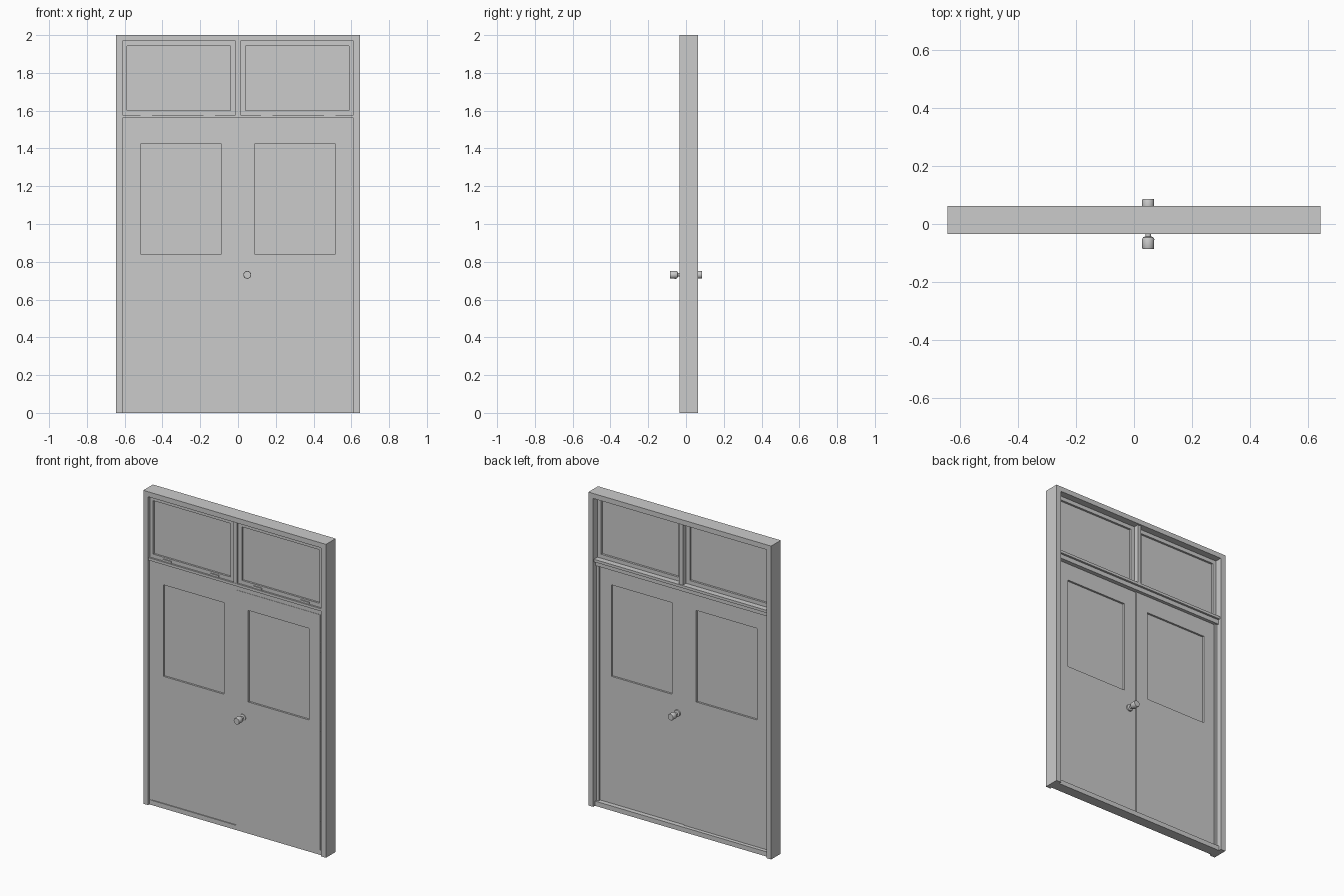
import bpy, math
from mathutils import Matrix

if "Cube" in bpy.data.objects:
    bpy.data.objects.remove(bpy.data.objects["Cube"])


def box(name, x, y, z):
    """Box from (min, max) ranges on each axis."""
    bpy.ops.mesh.primitive_cube_add(size=1)
    o = bpy.context.object
    o.name = name
    o.data.transform(
        Matrix.Translation([(r[0] + r[1]) / 2 for r in (x, y, z)])
        @ Matrix.Diagonal([r[1] - r[0] for r in (x, y, z)] + [1]))
    return o


def ring(name, x, y, z, hole_x, hole_z):
    """Flat panel with a rectangular opening, extruded along y."""
    def loop(a, c):
        return [(a[0], c[0]), (a[1], c[0]), (a[1], c[1]), (a[0], c[1])]
    flat = loop(x, z) + loop(hole_x, hole_z)
    verts = [(p[0], yy, p[1]) for yy in y for p in flat]
    faces = []
    for i in range(4):
        j = (i + 1) % 4
        faces += [(i, j, j + 4, i + 4), (i + 8, i + 12, j + 12, j + 8),
                  (i, i + 8, j + 8, j), (i + 4, j + 4, j + 12, i + 12)]
    me = bpy.data.meshes.new(name)
    me.from_pydata(verts, [], faces)
    o = bpy.data.objects.new(name, me)
    bpy.context.collection.objects.link(o)
    return o


def lathe(name, profile, centre, n=24):
    """Spin (radius, y) points around the y axis."""
    verts = [(centre[0] + r * math.cos(2 * math.pi * i / n), y,
              centre[1] + r * math.sin(2 * math.pi * i / n))
             for r, y in profile for i in range(n)]
    faces = [(k * n + i, k * n + (i + 1) % n, (k + 1) * n + (i + 1) % n, (k + 1) * n + i)
             for k in range(len(profile) - 1) for i in range(n)]
    faces += [tuple(range(n))[::-1], tuple(range((len(profile) - 1) * n, len(profile) * n))]
    me = bpy.data.meshes.new(name)
    me.from_pydata(verts, [], faces)
    o = bpy.data.objects.new(name, me)
    bpy.context.collection.objects.link(o)
    bpy.context.view_layer.objects.active = o
    bpy.ops.object.select_all(action='DESELECT')
    o.select_set(True)
    bpy.ops.object.shade_smooth_by_angle(angle=math.radians(35))
    return o


W, IN = 0.645, 0.611          # outer and inner half width of the frame
FRONT, BACK = -0.034, 0.063   # frame depth

# Outer frame
box("frame_head", (-IN, IN), (FRONT, BACK), (1.968, 2.0))
box("threshold", (-IN, IN), (-0.021, 0.045), (0.0, 0.03))
box("transom_bar", (-IN, IN), (-0.028, 0.055), (1.56, 1.577))
box("transom_stop", (-IN, IN), (-0.019, 0.042), (1.532, 1.56))
box("window_mullion", (-0.013, 0.013), (-0.027, 0.05), (1.577, 1.968))

for s, side in ((-1, "left"), (1, "right")):
    def span(a, b):
        return tuple(sorted((s * a, s * b)))

    # Jambs with door stops
    box(side + "_jamb", span(IN, W), (FRONT, BACK), (0, 2))
    box(side + "_door_stop", span(0.595, IN), (-0.019, 0.03), (0.03, 1.532))

    # Transom window: sash, pane and its two hinges
    ring(side + "_sash", span(0.013, IN), (-0.017, 0.019), (1.577, 1.968),
         span(0.04, 0.587), (1.602, 1.943))
    box(side + "_sash_pane", span(0.04, 0.587), (-0.005, 0.006), (1.602, 1.943))
    for k, x in enumerate((0.153, 0.486)):
        box(f"{side}_sash_hinge_{k}", span(x - 0.03, x + 0.03), (-0.023, -0.017), (1.578, 1.591))

    # Door leaf with glazed opening; the right leaf sits slightly forward
    dy = -0.003 * s
    ring(side + "_door_leaf", span(0.0, 0.595), (-0.018 + dy, 0.018 + dy), (0.03, 1.532),
         span(0.087, 0.516), (0.84, 1.424))
    box(side + "_door_pane", span(0.087, 0.516), (-0.006 + dy, 0.006 + dy), (0.84, 1.424))

# Door hinges on the right jamb
for k, z in enumerate((0.246, 0.82, 1.326)):
    h = box(f"door_hinge_{k}", (0.599, 0.606), (-0.026, -0.019), (z - 0.031, z + 0.031))

# Knobs on both faces of the right leaf
for s, side in ((-1, "front"), (1, "back")):
    prof = [(0.021, 0.012), (0.021, 0.025), (0.01, 0.028), (0.01, 0.043),
            (0.018, 0.046), (0.021, 0.052), (0.0205, 0.083), (0.019, 0.086)]
    prof = [(r, s * y) for r, y in prof]
    lathe(side + "_knob", prof, (0.049, 0.731))

# Consistent outward normals
bpy.ops.object.select_all(action='SELECT')
bpy.ops.object.mode_set(mode='EDIT')
bpy.ops.mesh.select_all(action='SELECT')
bpy.ops.mesh.normals_make_consistent(inside=False)
bpy.ops.object.mode_set(mode='OBJECT')
